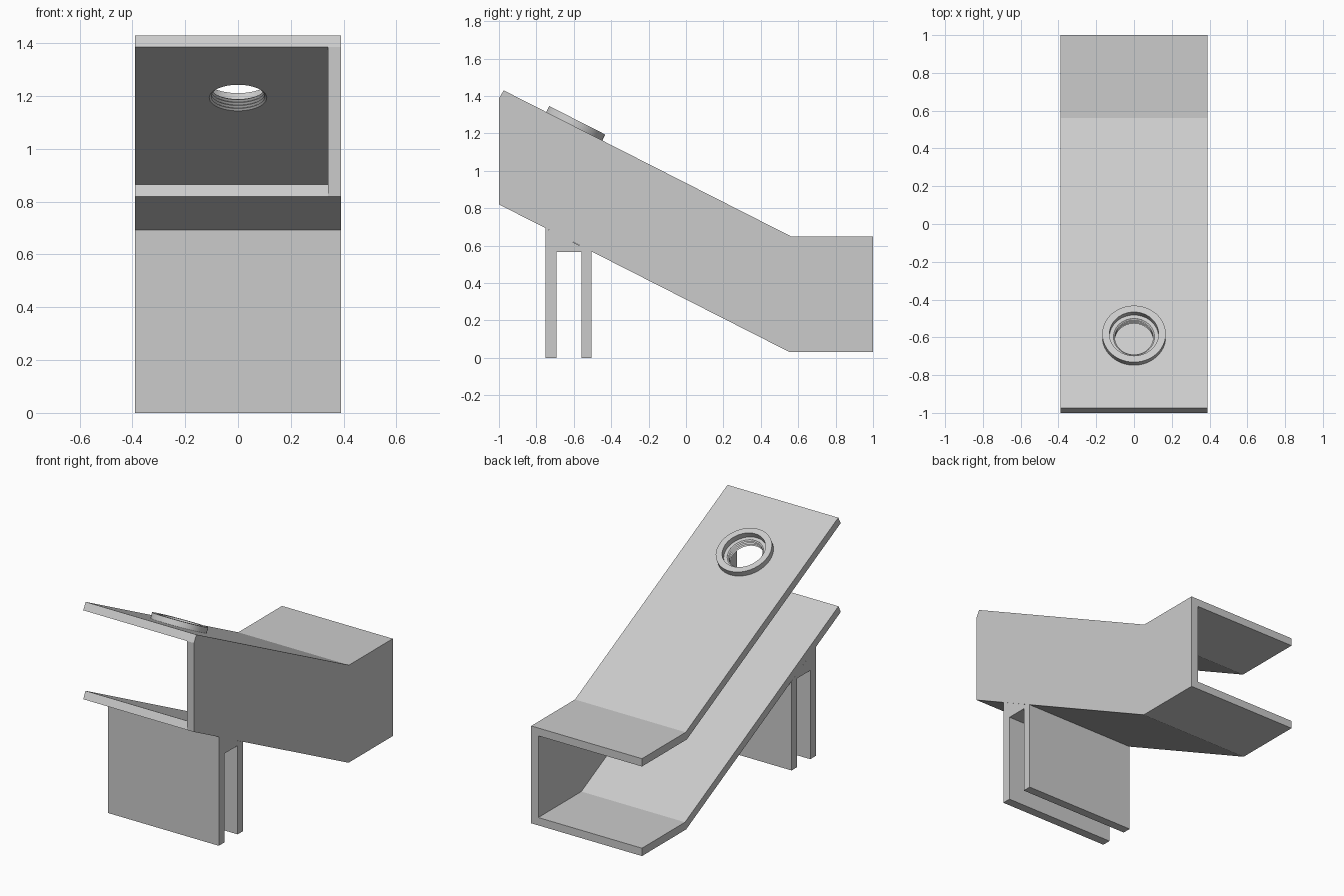
import bpy, bmesh, math
from mathutils import Matrix, Vector

if "Cube" in bpy.data.objects:
    bpy.data.objects.remove(bpy.data.objects["Cube"], do_unlink=True)

grey = bpy.data.materials.new("plain_grey")
grey.use_nodes = True
colour = (0.6, 0.6, 0.6, 1)
grey.diffuse_color = colour
grey.node_tree.nodes["Principled BSDF"].inputs["Base Color"].default_value = colour

HALF = 0.39           # half width
WALL = 0.05           # sheet thickness
INNER = HALF - WALL   # inner face of the side wall
SLOPE = math.atan2(0.78, 1.535)


def make_object(name, bm):
    bmesh.ops.recalc_face_normals(bm, faces=bm.faces)
    mesh = bpy.data.meshes.new(name)
    bm.to_mesh(mesh)
    bm.free()
    mesh.materials.append(grey)
    ob = bpy.data.objects.new(name, mesh)
    bpy.context.collection.objects.link(ob)
    return ob


def extrude_profile(name, points, x0, x1):
    """Extrude a (y, z) outline along x."""
    bm = bmesh.new()
    face = bm.faces.new([bm.verts.new((x0, y, z)) for y, z in points])
    out = bmesh.ops.extrude_face_region(bm, geom=[face])
    moved = [g for g in out["geom"] if isinstance(g, bmesh.types.BMVert)]
    bmesh.ops.translate(bm, verts=moved, vec=(x1 - x0, 0, 0))
    return make_object(name, bm)


def lathe(name, profile, matrix, sides=48):
    """Turn a closed (radius, height) outline around the local z axis."""
    bm = bmesh.new()
    rings = []
    for i in range(sides):
        a = math.tau * i / sides
        rings.append([bm.verts.new((r * math.cos(a), r * math.sin(a), h))
                      for r, h in profile])
    n = len(profile)
    for i in range(sides):
        a, b = rings[i], rings[(i + 1) % sides]
        for j in range(n):
            k = (j + 1) % n
            bm.faces.new((a[j], b[j], b[k], a[k]))
    bm.transform(matrix)
    return make_object(name, bm)


def smooth(ob):
    bpy.ops.object.select_all(action="DESELECT")
    ob.select_set(True)
    bpy.context.view_layer.objects.active = ob
    bpy.ops.object.shade_smooth_by_angle(angle=math.radians(30))


# Bent channel: top sheet, bottom sheet and one closed side
top_sheet = extrude_profile("top_sheet", [
    (-0.975, 1.43), (0.56, 0.65), (1, 0.65), (1, 0.60), (0.548, 0.60), (-1, 1.386)],
    -HALF, INNER)
extrude_profile("bottom_sheet", [
    (-1, 0.82), (0.555, 0.03), (1, 0.03), (1, 0.08), (0.567, 0.08), (-0.977, 0.865)],
    -HALF, INNER)
extrude_profile("side_wall", [
    (-1, 0.82), (-1, 1.386), (-0.975, 1.43), (0.56, 0.65), (1, 0.65),
    (1, 0.03), (0.555, 0.03)], INNER, HALF)

# Forked bracket below the slope
extrude_profile("fork_bracket", [
    (-0.75, 0), (-0.75, 0.693), (-0.505, 0.568), (-0.505, 0), (-0.56, 0),
    (-0.56, 0.565), (-0.693, 0.565), (-0.693, 0)], -HALF, HALF)

# Frame on the slope, local z along the sheet normal
port = Matrix.Translation(Vector((0, -0.598, 1.238))) @ Matrix.Rotation(-SLOPE, 4, "X")

# Hole through the top sheet
bm = bmesh.new()
bmesh.ops.create_cone(bm, cap_ends=True, segments=48, radius1=0.11, radius2=0.11,
                      depth=0.3, matrix=port)
cutter = make_object("hole_cutter", bm)
cutter.hide_render = True
cut = top_sheet.modifiers.new("hole", "BOOLEAN")
cut.operation, cut.solver, cut.object = "DIFFERENCE", "EXACT", cutter
bpy.context.view_layer.objects.active = top_sheet
bpy.ops.object.modifier_apply(modifier=cut.name)
bpy.data.objects.remove(cutter, do_unlink=True)

# Raised collar and the threaded lining of the hole
collar = lathe("collar", [(0.13, 0), (0.13, 0.036), (0.168, 0.036), (0.168, -0.002)], port)
smooth(collar)
ridges = 4
thread = [(0.112, 0), (0.112, -WALL)]
for i in range(2 * ridges + 1):
    thread.append((0.109 if i % 2 == 0 else 0.101, -WALL + WALL * i / (2 * ridges)))
smooth(lathe("thread", thread, port))
